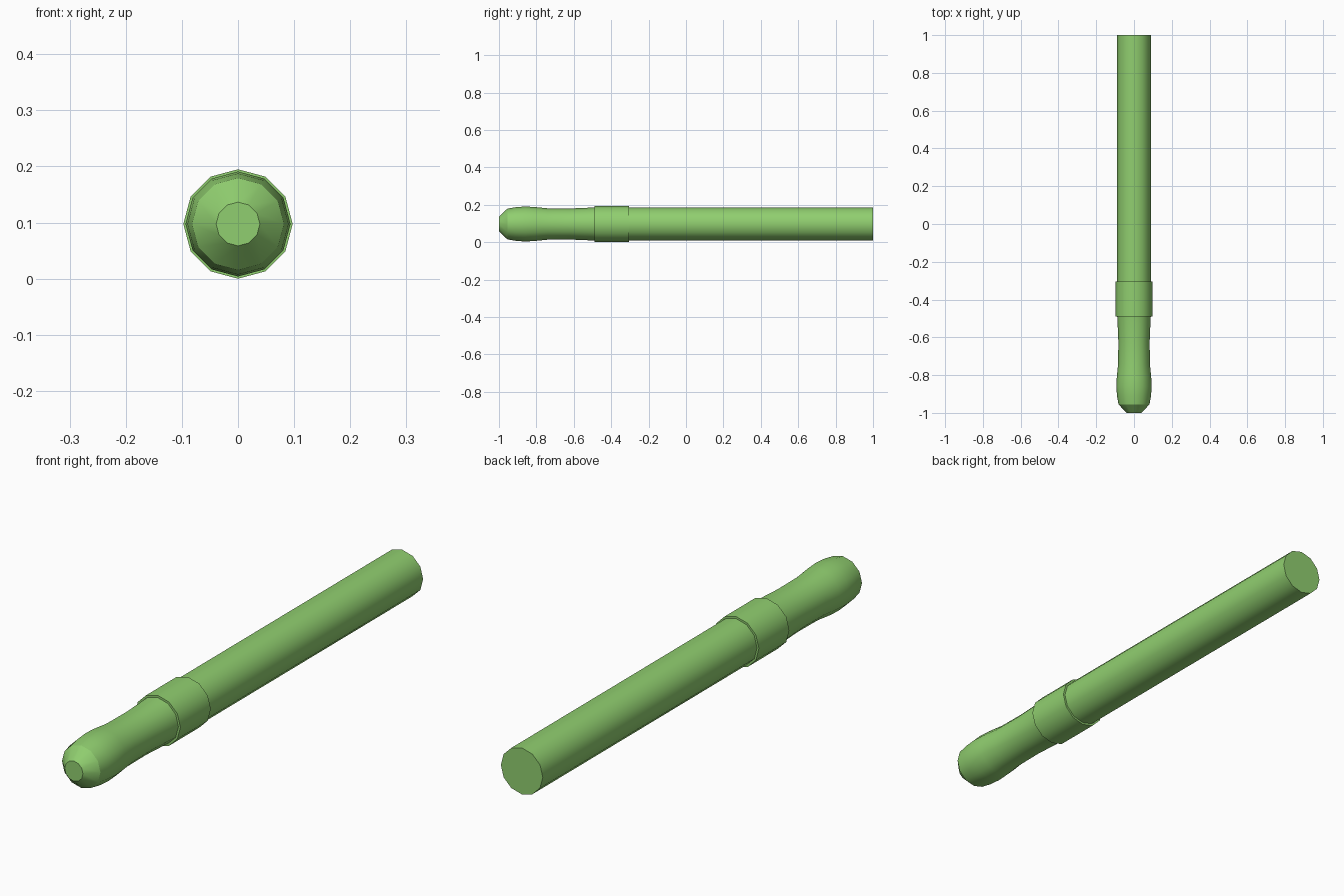
import bpy, bmesh, math

if "Cube" in bpy.data.objects:
    bpy.data.objects.remove(bpy.data.objects["Cube"])

SIDES = 12
R = 0.0975          # widest radius, so the model rests on z = 0

mat = bpy.data.materials.new("green")
mat.diffuse_color = (0.28, 0.62, 0.16, 1)
mat.use_nodes = True
mat.node_tree.nodes["Principled BSDF"].inputs["Base Color"].default_value = mat.diffuse_color


def lathe(name, profile):
    """Turn (y, radius) points around the long axis and cap both ends."""
    bm = bmesh.new()
    rings = []
    for y, r in profile:
        rings.append([bm.verts.new((r * math.sin(2 * math.pi * i / SIDES), y,
                                    r * math.cos(2 * math.pi * i / SIDES)))
                      for i in range(SIDES)])
    for a, b in zip(rings, rings[1:]):
        for i in range(SIDES):
            j = (i + 1) % SIDES
            bm.faces.new((a[i], a[j], b[j], b[i]))
    bm.faces.new(rings[0])
    bm.faces.new(rings[-1])
    bmesh.ops.recalc_face_normals(bm, faces=bm.faces)
    me = bpy.data.meshes.new(name)
    bm.to_mesh(me)
    bm.free()
    ob = bpy.data.objects.new(name, me)
    bpy.context.collection.objects.link(ob)
    ob.location.z = R
    me.materials.append(mat)
    bpy.ops.object.select_all(action='DESELECT')
    ob.select_set(True)
    bpy.context.view_layer.objects.active = ob
    bpy.ops.object.shade_smooth_by_angle(angle=math.radians(32))
    return ob


# Contoured grip, collar and shaft form one continuous turned body
lathe("handle_body", [
    (-1.0, 0.039), (-0.955, 0.082), (-0.91, 0.090), (-0.86, 0.0935),
    (-0.81, 0.091), (-0.74, 0.084), (-0.62, 0.083), (-0.50, 0.088),
    (-0.49, 0.089), (-0.49, R), (-0.305, R), (-0.305, 0.0895), (1.0, 0.0895),
])
